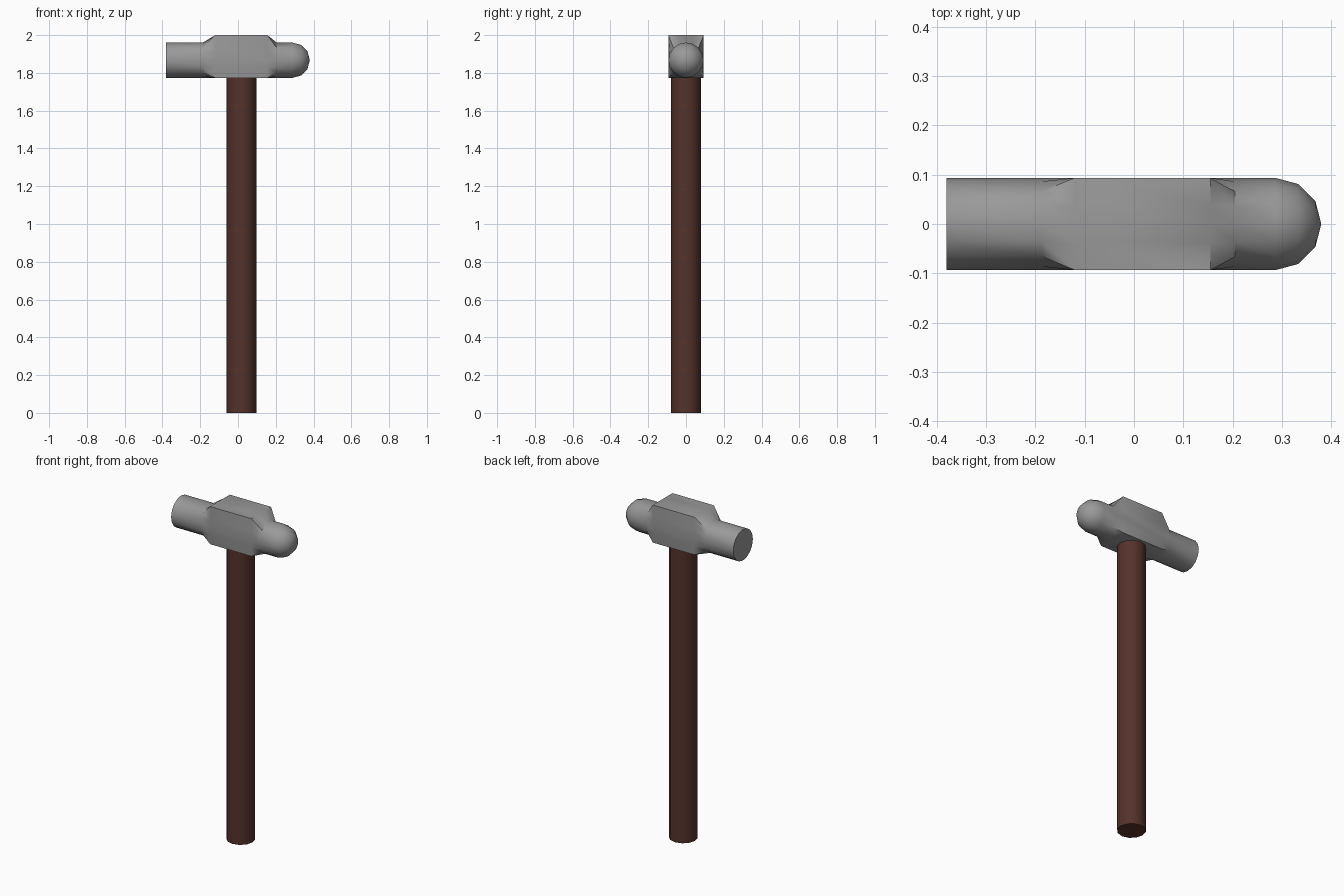
import bpy, bmesh, math

if "Cube" in bpy.data.objects:
    bpy.data.objects.remove(bpy.data.objects["Cube"])

SIDES = 16
R = 0.0935          # radius of the round ends of the head
CZ = 1.867          # height of the head axis
TOP = 2.0


def material(name, rgb):
    m = bpy.data.materials.new(name)
    m.diffuse_color = (*rgb, 1)
    m.use_nodes = True
    m.node_tree.nodes["Principled BSDF"].inputs["Base Color"].default_value = m.diffuse_color
    return m


def finish(name, bm, mat, angle):
    bmesh.ops.recalc_face_normals(bm, faces=bm.faces)
    me = bpy.data.meshes.new(name)
    bm.to_mesh(me)
    bm.free()
    me.materials.append(mat)
    ob = bpy.data.objects.new(name, me)
    bpy.context.collection.objects.link(ob)
    bpy.ops.object.select_all(action='DESELECT')
    ob.select_set(True)
    bpy.context.view_layer.objects.active = ob
    bpy.ops.object.shade_smooth_by_angle(angle=math.radians(angle))
    return ob


def section(bm, x, r=R, square=False):
    """Ring of the head: a circle, or the taller rectangle of the middle block."""
    ring = []
    for i in range(SIDES):
        a = 2 * math.pi * i / SIDES
        y, z = math.cos(a), math.sin(a)
        if square:
            k = max(abs(y), abs(z))
            y, z = y / k * R, z / k * R
            z *= (TOP - CZ) / R if z > 0 else 1
        else:
            y, z = y * r, z * r
        ring.append(bm.verts.new((x, y, CZ + z)))
    return ring


steel = material("steel grey", (0.32, 0.32, 0.32))
wood = material("dark brown wood", (0.09, 0.032, 0.024))

# Head: round striking end, rectangular middle block, ball end
bm = bmesh.new()
rings = [section(bm, -0.38), section(bm, -0.187),
         section(bm, -0.12, square=True), section(bm, 0.155, square=True),
         section(bm, 0.205)]
BALL = 0.287
for deg in (0, 30, 60):
    t = math.radians(deg)
    rings.append(section(bm, BALL + R * math.sin(t), R * math.cos(t)))
for a, b in zip(rings, rings[1:]):
    for i in range(SIDES):
        j = (i + 1) % SIDES
        bm.faces.new((a[i], a[j], b[j], b[i]))
bm.faces.new(rings[0])
tip = bm.verts.new((0.38, 0, CZ))
for i in range(SIDES):
    bm.faces.new((rings[-1][i], rings[-1][(i + 1) % SIDES], tip))
finish("hammer_head", bm, steel, 50)

# Handle: straight shaft, slightly off centre, running into the head
bm = bmesh.new()
bmesh.ops.create_cone(bm, cap_ends=True, segments=12, radius1=0.079,
                      radius2=0.079, depth=1.80)
bmesh.ops.translate(bm, verts=bm.verts, vec=(0.018, 0, 0.90))
finish("handle", bm, wood, 50)
